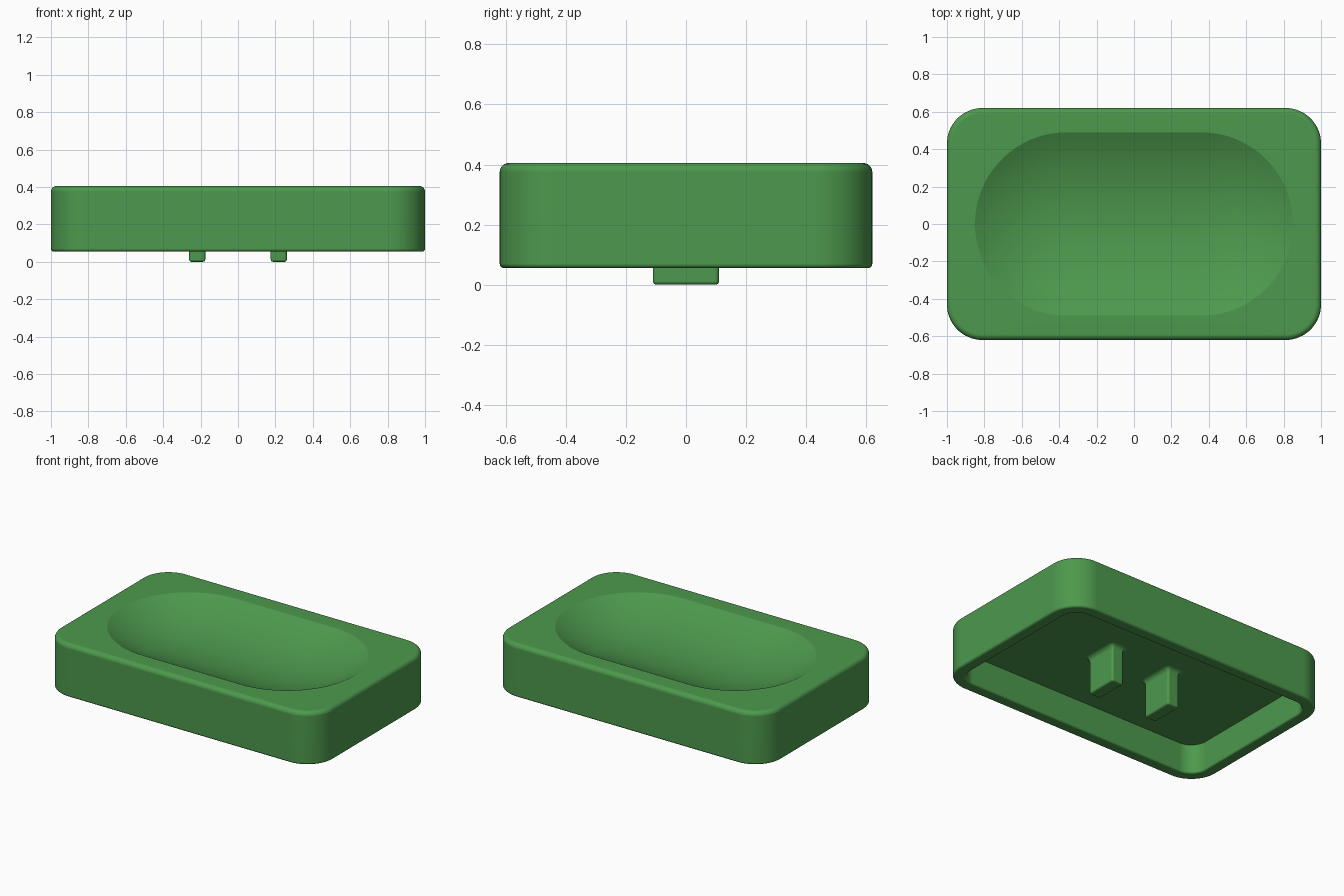
import bpy, bmesh, math

if "Cube" in bpy.data.objects:
    bpy.data.objects.remove(bpy.data.objects["Cube"])

green = bpy.data.materials.new("leaf green")
green.diffuse_color = (0.074, 0.318, 0.074, 1)
green.use_nodes = True
green.node_tree.nodes["Principled BSDF"].inputs["Base Color"].default_value = green.diffuse_color


def ring(hx, hy, r, z, n=16):
    """Rounded rectangle outline with n steps per corner."""
    pts = []
    for k, (sx, sy) in enumerate([(1, 1), (-1, 1), (-1, -1), (1, -1)]):
        for i in range(n + 1):
            a = (k + i / n) * math.pi / 2
            pts.append((sx * (hx - r) + r * math.cos(a),
                        sy * (hy - r) + r * math.sin(a), z))
    return pts


def arc(ci, cz, r, a0, a1, steps=6):
    """Rounded edge in (inset, height) space, angles in degrees."""
    out = []
    for i in range(steps + 1):
        a = math.radians(a0 + (a1 - a0) * i / steps)
        out.append((ci + r * math.cos(a), cz + r * math.sin(a)))
    return out


def loft(name, rings, x=0):
    """Skin a stack of outlines and close both ends."""
    bm = bmesh.new()
    loops = [[bm.verts.new((px + x, py, pz)) for px, py, pz in r] for r in rings]
    for a, b in zip(loops, loops[1:]):
        for i in range(len(a)):
            j = (i + 1) % len(a)
            bm.faces.new((a[i], a[j], b[j], b[i]))
    bm.faces.new(loops[0][::-1])
    bm.faces.new(loops[-1])
    bmesh.ops.recalc_face_normals(bm, faces=bm.faces[:])
    me = bpy.data.meshes.new(name)
    bm.to_mesh(me)
    bm.free()
    me.materials.append(green)
    ob = bpy.data.objects.new(name, me)
    bpy.context.collection.objects.link(ob)
    bpy.ops.object.select_all(action='DESELECT')
    ob.select_set(True)
    bpy.context.view_layer.objects.active = ob
    bpy.ops.object.shade_smooth_by_angle(angle=math.radians(22))
    mod = ob.modifiers.new("even normals", 'WEIGHTED_NORMAL')
    mod.keep_sharp = True
    return ob


HX, HY, R = 1.0, 0.62, 0.19      # outer shell
BOTTOM, TOP, CEILING = 0.055, 0.405, 0.25
WALL = 0.08

# shell profile: underside ceiling, inner wall, rim, outer wall, top edge
profile = [(WALL, CEILING)]
profile += arc(WALL - 0.012, BOTTOM + 0.012, 0.012, 0, -90, 5)
profile += arc(0.015, BOTTOM + 0.015, 0.015, -90, -180)
profile += arc(0.03, TOP - 0.03, 0.03, 180, 90)
rings = [ring(HX - i, HY - i, R - i, z) for i, z in profile]

# dish hollow: circular arc section swept round a stadium outline
BX, BR, DEPTH = 0.36, 0.49, 0.125
sphere = (BR * BR + DEPTH * DEPTH) / (2 * DEPTH)
edge = math.asin(BR / sphere)
for k in range(17):
    a = edge * (1 - k / 16)
    r = max(sphere * math.sin(a), 0.004)
    z = TOP - DEPTH + sphere * (1 - math.cos(a))
    rings.append(ring(BX + r, r, r * 0.999, z))
loft("dish_body", rings)

# two pegs under the dish, flared where they meet the ceiling
for side, name in ((-1, "left_peg"), (1, "right_peg")):
    peg = arc(0.012, 0.012, 0.012, -90, -180, 5)
    peg += arc(-0.03, CEILING - 0.03, 0.03, 0, 90)
    loft(name, [ring(0.043 - i, 0.11 - i, 0.014 - i, z) for i, z in peg],
         side * 0.218)
